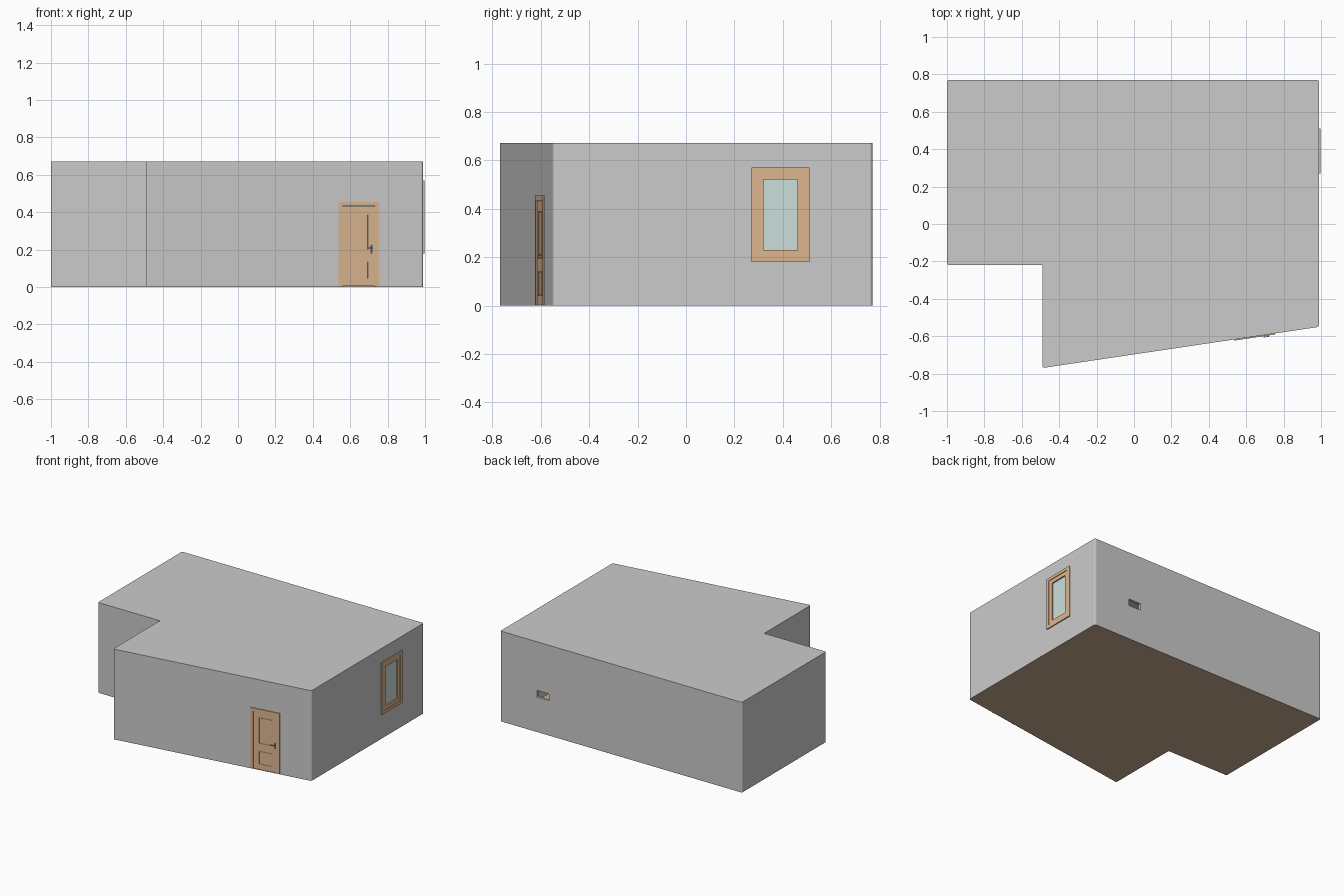
import bpy, bmesh, math
from mathutils import Matrix, Vector

if "Cube" in bpy.data.objects:
    bpy.data.objects.remove(bpy.data.objects["Cube"])

H, T = 0.672, 0.018
PLAN = [(-1, 0.77), (-1, -0.22), (-0.49, -0.22), (-0.49, -0.77), (0.99, -0.55), (0.99, 0.77)]


def material(name, color):
    m = bpy.data.materials.new(name)
    m.diffuse_color = color
    m.use_nodes = True
    m.node_tree.nodes["Principled BSDF"].inputs["Base Color"].default_value = m.diffuse_color
    return m


WOOD = material("wood", (0.72, 0.47, 0.28, 1))
FLOOR = material("floor_wood", (0.6, 0.42, 0.28, 1))
GLASS = material("glass", (0.6, 0.74, 0.7, 1))
METAL = material("metal", (0.3, 0.33, 0.38, 1))


def finish(name, bm, mat=None):
    bmesh.ops.recalc_face_normals(bm, faces=bm.faces)
    me = bpy.data.meshes.new(name)
    bm.to_mesh(me)
    bm.free()
    ob = bpy.data.objects.new(name, me)
    bpy.context.collection.objects.link(ob)
    if mat:
        me.materials.append(mat)
    return ob


def add_box(bm, frame, u, v, n):
    """Box spanning u (along wall), v (up), n (outward) ranges in a wall frame."""
    size = Matrix.Diagonal((u[1] - u[0], v[1] - v[0], n[1] - n[0], 1))
    mid = Matrix.Translation((sum(u) / 2, sum(v) / 2, sum(n) / 2))
    bmesh.ops.create_cube(bm, size=1, matrix=frame @ mid @ size)


def box(name, frame, u, v, n, mat=None):
    bm = bmesh.new()
    add_box(bm, frame, u, v, n)
    return finish(name, bm, mat)


def ring(name, frame, u, v, n, b, mat, bottom=True):
    """Rectangular frame with border b."""
    bm = bmesh.new()
    low = v[0] + b if bottom else v[0]
    add_box(bm, frame, (u[0], u[0] + b), (low, v[1] - b), n)
    add_box(bm, frame, (u[1] - b, u[1]), (low, v[1] - b), n)
    add_box(bm, frame, u, (v[1] - b, v[1]), n)
    if bottom:
        add_box(bm, frame, u, (v[0], low), n)
    return finish(name, bm, mat)


def wall_frame(x, y, angle):
    """Local x along the wall, local y up, local z outward."""
    return Matrix.Translation((x, y, 0)) @ Matrix.Rotation(angle, 4, 'Z') @ Matrix.Rotation(math.pi / 2, 4, 'X')


def outline(r):
    """Plan with the outside corners rounded, the inside corner sharp."""
    pts = []
    for i, p in enumerate(PLAN):
        p, a, b = Vector(p), Vector(PLAN[i - 1]), Vector(PLAN[(i + 1) % len(PLAN)])
        if i == 2:
            pts.append(p)
            continue
        s, e = p + (a - p).normalized() * r, p + (b - p).normalized() * r
        for k in range(5):
            t = k / 4
            pts.append(s * (1 - t) ** 2 + p * 2 * t * (1 - t) + e * t * t)
    return pts


def slab(name, z0, z1, mat=None):
    bm = bmesh.new()
    f = bm.faces.new([bm.verts.new((x, y, z0)) for x, y in outline(0.012)])
    g = bmesh.ops.extrude_face_region(bm, geom=[f])
    bmesh.ops.translate(bm, vec=(0, 0, z1 - z0),
                        verts=[e for e in g["geom"] if isinstance(e, bmesh.types.BMVert)])
    return finish(name, bm, mat)


# wall shell, thickened inwards
bm = bmesh.new()
pts = outline(0.012)
lo = [bm.verts.new((x, y, 0.002)) for x, y in pts]
hi = [bm.verts.new((x, y, H - 0.004)) for x, y in pts]
for i in range(len(pts)):
    j = (i + 1) % len(pts)
    bm.faces.new((lo[i], lo[j], hi[j], hi[i]))
walls = finish("walls", bm)
mod = walls.modifiers.new("thickness", 'SOLIDIFY')
mod.thickness, mod.offset, mod.use_even_offset = T, -1, True

# floor and ceiling
slab("floor", 0, 0.003, FLOOR)
slab("ceiling", H - 0.005, H)

# wall openings
door = wall_frame(0.645, -0.601, math.atan2(0.22, 1.48))
window = wall_frame(0.99, 0.39, math.pi / 2)
back = wall_frame(0.64, 0.77, math.pi)
for name, frame, u, v in (("door_cutter", door, (-0.105, 0.105), (-0.05, 0.44)),
                          ("window_cutter", window, (-0.1, 0.1), (0.2, 0.55)),
                          ("vent_cutter", back, (-0.05, 0.05), (0.26, 0.31))):
    cut = box(name, frame, u, v, (-0.06, 0.04))
    cut.hide_render = True
    cut.hide_set(True)
    m = walls.modifiers.new(name, 'BOOLEAN')
    m.operation, m.object, m.solver = 'DIFFERENCE', cut, 'EXACT'

# door: frame, leaf, raised panels and handles on both sides
ring("door_frame", door, (-0.11, 0.11), (0.003, 0.455), (-T - 0.006, 0.006), 0.022, WOOD, bottom=False)
box("door_leaf", door, (-0.088, 0.088), (0.005, 0.431), (-0.014, 0.0), WOOD)
for side, n in (("outer", (0.0, 0.003)), ("inner", (-0.017, -0.014))):
    ring("door_upper_panel_" + side, door, (-0.05, 0.055), (0.195, 0.39), n, 0.006, WOOD)
    ring("door_lower_panel_" + side, door, (-0.05, 0.055), (0.04, 0.14), n, 0.006, WOOD)
for side, s, base in (("outer", 1, 0.0), ("inner", -1, -0.014)):
    bm = bmesh.new()
    for u, v, d in (((0.068, 0.076), (0.18, 0.225), (0, 0.003)),
                    ((0.069, 0.075), (0.206, 0.212), (0.003, 0.012)),
                    ((0.046, 0.075), (0.206, 0.212), (0.009, 0.013))):
        add_box(bm, door, u, v, sorted((base + s * d[0], base + s * d[1])))
    finish("door_handle_" + side, bm, METAL)

# window: casings, sash and pane
ring("window_casing_outer", window, (-0.12, 0.12), (0.18, 0.57), (0.0, 0.008), 0.022, WOOD)
ring("window_casing_inner", window, (-0.12, 0.12), (0.18, 0.57), (-T - 0.008, -T), 0.022, WOOD)
ring("window_sash", window, (-0.1, 0.1), (0.2, 0.55), (-T, 0.003), 0.03, WOOD)
box("window_pane", window, (-0.072, 0.072), (0.228, 0.522), (-0.011, -0.007), GLASS)
